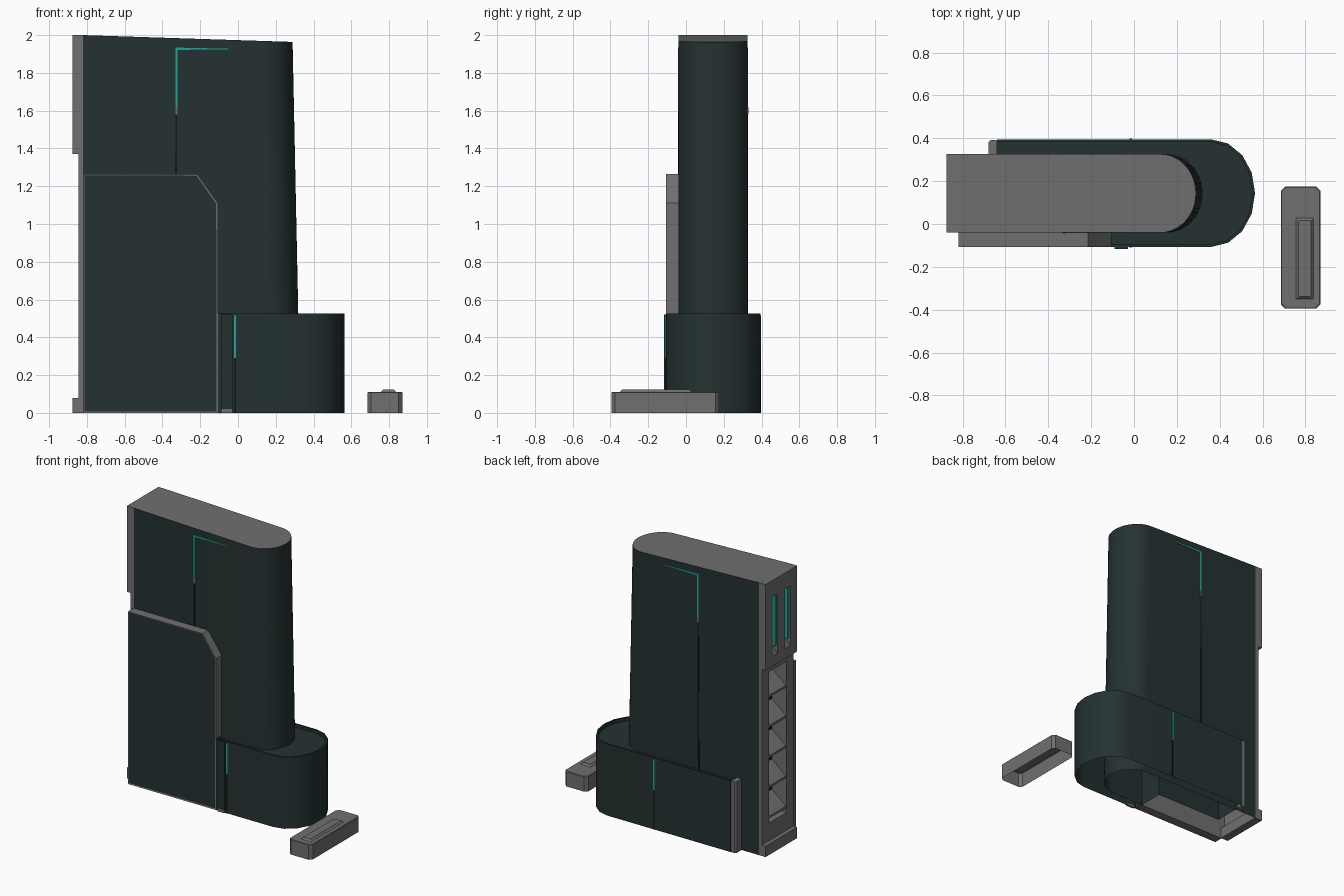
import bpy, bmesh, math
from mathutils import Vector

cube = bpy.data.objects.get("Cube")
if cube:
    bpy.data.objects.remove(cube, do_unlink=True)


def material(name, rgb):
    m = bpy.data.materials.new(name)
    m.use_nodes = True
    m.diffuse_color = (*rgb, 1)
    m.node_tree.nodes["Principled BSDF"].inputs["Base Color"].default_value = (*rgb, 1)
    return m


DARK = material("dark slate", (0.018, 0.031, 0.032))
GREY = material("mid grey", (0.16, 0.16, 0.16))
TEAL = material("teal light", (0.01, 0.40, 0.30))
BLACK = material("groove black", (0.006, 0.009, 0.009))


def finish(name, bm, mats, smooth=False):
    bmesh.ops.recalc_face_normals(bm, faces=bm.faces)
    mesh = bpy.data.meshes.new(name)
    bm.to_mesh(mesh)
    bm.free()
    for m in mats:
        mesh.materials.append(m)
    ob = bpy.data.objects.new(name, mesh)
    bpy.context.collection.objects.link(ob)
    if smooth:
        bpy.ops.object.select_all(action='DESELECT')
        ob.select_set(True)
        bpy.context.view_layer.objects.active = ob
        bpy.ops.object.shade_smooth_by_angle(angle=math.radians(32))
    return ob


def loft(rings, start=False, end=True, closed=True):
    """Bridge equal rings of points; returns the mesh and its end cap."""
    bm = bmesh.new()
    loops = [[bm.verts.new(p) for p in r] for r in rings]
    n = len(loops[0])
    for a, b in zip(loops, loops[1:]):
        for i in range(n if closed else n - 1):
            j = (i + 1) % n
            bm.faces.new((a[i], a[j], b[j], b[i]))
    if start:
        bm.faces.new(loops[0])
    cap = bm.faces.new(loops[-1]) if end else None
    return bm, cap


def prism(name, pts, y0, y1, mat):
    """Solid with an x-z outline, between two depths in y."""
    bm, _ = loft([[(x, y, z) for x, z in pts] for y in (y0, y1)], start=True)
    return finish(name, bm, [mat])


def box(name, x, y, z, mat):
    return prism(name, [(x[0], z[0]), (x[1], z[0]), (x[1], z[1]), (x[0], z[1])], *y, mat)


def level(pts, z):
    return [(x, y, z) for x, y in pts]


def chamfered(x0, x1, y0, y1, c):
    return [(x0 + c, y0), (x1 - c, y0), (x1, y0 + c), (x1, y1 - c),
            (x1 - c, y1), (x0 + c, y1), (x0, y1 - c), (x0, y0 + c)]


def arc(cx, cy, a, b, n):
    ts = [-math.pi / 2 + math.pi * i / n for i in range(n + 1)]
    return [(cx + a * math.cos(t), cy + b * math.sin(t)) for t in ts]


# Tower: tapering round-nosed shell with a sloping grey top
BACK, MID, HALF = -0.82, 0.143, 0.183
FRONT_Y, REAR_Y = MID - HALF, MID + HALF


def tower_ring(z, sloped=False):
    nose = 0.33 - 0.0205 * z
    pts = [(BACK, FRONT_Y)] + arc(nose - 0.165, MID, 0.165, HALF, 24) + [(BACK, REAR_Y)]
    return [(x, y, z - 0.0325 * (x - BACK) if sloped else z) for x, y in pts]


bm, cap = loft([tower_ring(0), tower_ring(2, True)], closed=False)
cap.material_index = 1
finish("tower_shell", bm, [DARK, GREY], True)

# Base collar: open below, with a sunken deck inside a thin rim
outer = [(-0.105, -0.107)] + arc(0.36, 0.144, 0.205, 0.251, 8) + \
        [(-0.64, 0.395), (-0.64, MID), (-0.105, MID)]
inner = [(-0.105, -0.095)] + arc(0.36, 0.144, 0.193, 0.239, 8) + \
        [(-0.64, 0.383), (-0.64, MID), (-0.105, MID)]
bm, cap = loft([level(outer, 0), level(outer, 0.525), level(inner, 0.525), level(inner, 0.5)])
finish("base_collar", bm, [DARK], True)
bm, _ = loft([level([(-0.68, REAR_Y), (-0.64, REAR_Y), (-0.64, 0.393), (-0.668, 0.393),
                     (-0.68, 0.38)], z) for z in (0, 0.522)], start=True)
finish("collar_end_trim", bm, [GREY])
box("collar_front_plate", (-0.09, -0.028), (-0.116, -0.107), (0.02, 0.522), DARK)
box("collar_front_foot", (-0.09, -0.028), (-0.117, -0.10), (0, 0.02), GREY)

# Front panel: grey frame with one clipped corner and a dark inset face
outline = [(-0.82, 0), (-0.105, 0), (-0.105, 1.11), (-0.215, 1.265), (-0.82, 1.265)]
bm, face = loft([[(x, y, z) for x, z in outline] for y in (FRONT_Y, -0.107)], start=True)
bmesh.ops.recalc_face_normals(bm, faces=bm.faces)
bmesh.ops.inset_region(bm, faces=[face], thickness=0.011, depth=-0.003)
face.material_index = 1
finish("front_panel", bm, [GREY, DARK])

# Light strips and grooves, repeated on front and rear
for side, ty, cy, d in (("front", FRONT_Y, -0.107, -0.003), ("rear", REAR_Y, 0.395, 0.003)):
    prism(side + "_tower_light", [(-0.331, 1.62), (-0.319, 1.62), (-0.319, 1.922),
                                  (-0.05, 1.924), (-0.05, 1.928), (-0.331, 1.934)],
          ty, ty + d, TEAL)
    prism(side + "_tower_groove", [(-0.337, 0.5), (-0.326, 0.5), (-0.322, 1.62),
                                   (-0.331, 1.62)], ty, ty + d, BLACK)
    box(side + "_tower_glint", (-0.331, -0.32), (ty, ty + d * 1.2), (1.58, 1.62), GREY)
    box(side + "_collar_light", (-0.022, -0.01), (cy, cy + d), (0.29, 0.515), TEAL)
    box(side + "_collar_groove", (-0.022, -0.01), (cy, cy + d), (0, 0.29), BLACK)


# Spine: blocks facing -x with pockets pushed into them
def pocketed(name, x, back, ys, zs, holes, depth):
    bm = bmesh.new()
    grid = [[bm.verts.new((x, y, z)) for z in zs] for y in ys]
    cells = {(i, j): bm.faces.new((grid[i][j], grid[i][j + 1], grid[i + 1][j + 1], grid[i + 1][j]))
             for i in range(len(ys) - 1) for j in range(len(zs) - 1)}
    rim = [e for e in bm.edges if e.is_boundary]
    for h in holes:
        ext = bmesh.ops.extrude_discrete_faces(bm, faces=[cells[h]])["faces"][0]
        bmesh.ops.translate(bm, vec=Vector((depth, 0, 0)), verts=ext.verts)
        ext.material_index = 1
        floor = list(ext.verts)
        lip = [min((v for v in bm.verts if v not in floor),
                   key=lambda v: (v.co - f.co + Vector((depth, 0, 0))).length) for f in floor]
        for k in range(4):
            m = (k + 1) % 4
            if not bm.faces.get((lip[k], lip[m], floor[m], floor[k])):
                bm.faces.new((lip[k], lip[m], floor[m], floor[k]))
    walls = bmesh.ops.extrude_edge_only(bm, edges=[e for e in rim if e.is_valid])["geom"]
    for v in walls:
        if isinstance(v, bmesh.types.BMVert):
            v.co.x = back
    return finish(name, bm, [GREY, BLACK])


pocketed("spine_head", -0.875, -0.815, [FRONT_Y, 0.04, 0.10, 0.186, 0.246, REAR_Y],
         [1.37, 1.44, 1.88, 2.0], [(1, 1), (3, 1)], 0.045)
for i, y in enumerate((0.07, 0.216)):
    box(f"spine_light_{i}", (-0.865, -0.832), (y - 0.028, y - 0.010), (1.5, 1.87), TEAL)
    prism(f"spine_slot_ramp_{i}", [(-0.83, 1.44), (-0.87, 1.44), (-0.83, 1.5)],
          y - 0.029, y + 0.029, GREY)

pocketed("spine_body", -0.845, -0.815, [FRONT_Y, 0.04, 0.246, REAR_Y],
         [0.08, 0.21, 1.32, 1.37], [(1, 1)], 0.12)
for i in range(5):
    z = 0.21 + 0.222 * i
    prism(f"spine_shelf_{i}", [(-0.726, z + 0.03), (-0.84, z + 0.03), (-0.84, z + 0.045),
                               (-0.726, z + 0.14)], 0.041, 0.245, GREY)
box("spine_foot", (-0.875, -0.815), (FRONT_Y, REAR_Y), (0, 0.08), GREY)

# Separate handset: hollow tray with a raised bar on top
bm, _ = loft([level(chamfered(0.685, 0.87, -0.395, 0.175, 0.02), 0),
              level(chamfered(0.685, 0.87, -0.395, 0.175, 0.02), 0.107),
              level(chamfered(0.689, 0.866, -0.391, 0.171, 0.02), 0.111)])
finish("handset_body", bm, [GREY])
bm, _ = loft([level(chamfered(0.755, 0.838, -0.352, 0.03, 0.003), 0.11),
              level(chamfered(0.768, 0.825, -0.339, 0.017, 0.003), 0.123)])
finish("handset_bar", bm, [GREY])
